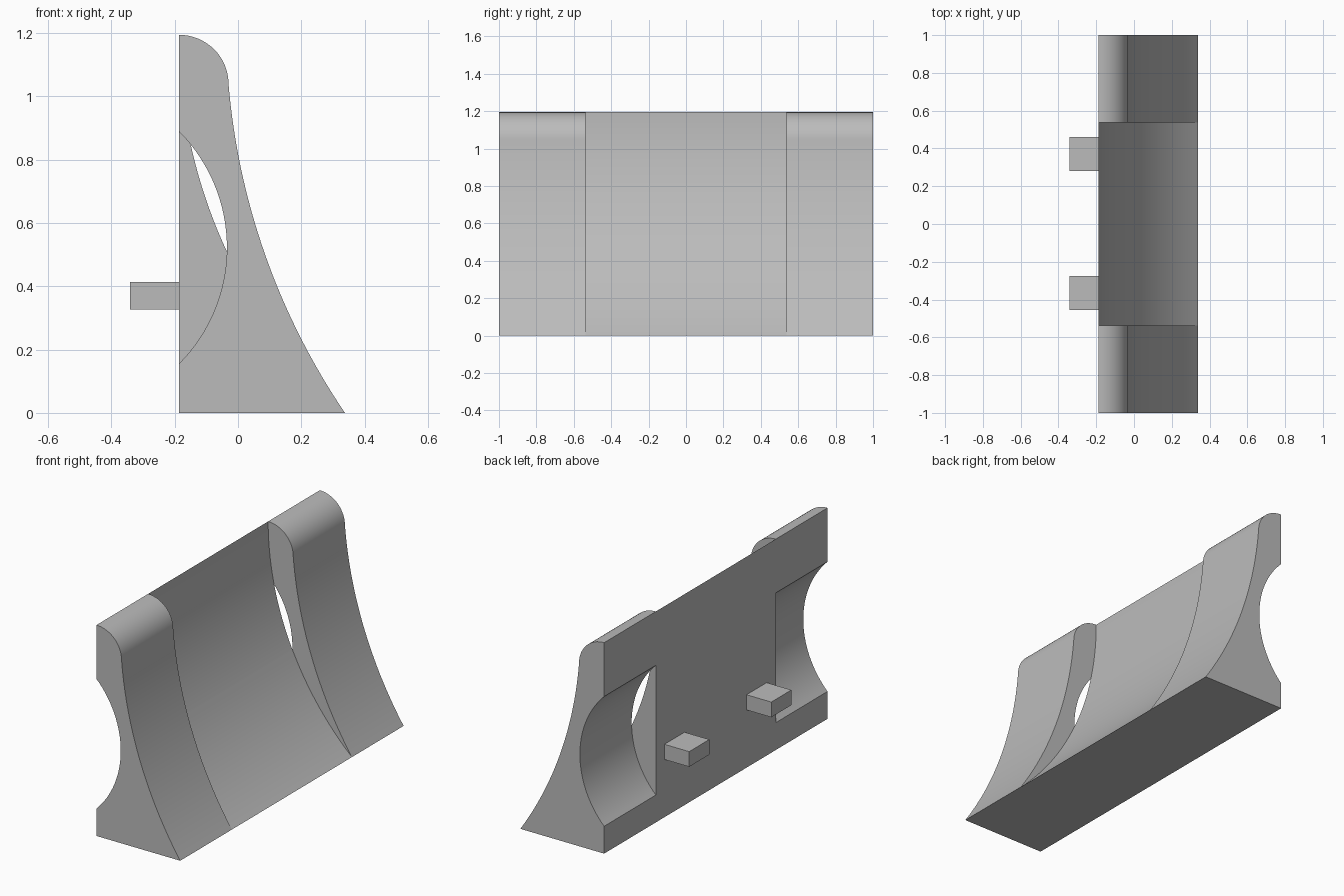
import bpy, bmesh, math
from mathutils import Vector

if "Cube" in bpy.data.objects:
    bpy.data.objects.remove(bpy.data.objects["Cube"])

grey = bpy.data.materials.new("plain grey")
grey.diffuse_color = (0.5, 0.5, 0.5, 1)
grey.use_nodes = True
grey.node_tree.nodes["Principled BSDF"].inputs["Base Color"].default_value = grey.diffuse_color
BACK, TOP, TOE = -0.187, 1.195, (0.338, 0.0)


def arc(a, b, sag, n=32):
    """Circular arc from a to b, bulging by sag to the left of travel."""
    a, b = Vector(a), Vector(b)
    d = b - a
    half = d.length / 2
    d.normalize()
    left = Vector((-d.y, d.x))
    r = (half * half + sag * sag) / (2 * abs(sag))
    s = math.copysign(1, sag)
    centre = (a + b) / 2 + left * (sag - s * r)
    t = math.asin(half / r)
    return [centre + r * (d * math.sin(k) + left * s * math.cos(k))
            for k in (t * (2 * i / n - 1) for i in range(n + 1))]


def prism(name, pts, y0, y1):
    """Extrude an x-z profile along y."""
    bm = bmesh.new()
    face = bm.faces.new([bm.verts.new((p[0], y0, p[1])) for p in pts])
    ext = bmesh.ops.extrude_face_region(bm, geom=[face])
    bmesh.ops.translate(bm, vec=(0, y1 - y0, 0),
                        verts=[v for v in ext["geom"] if isinstance(v, bmesh.types.BMVert)])
    bmesh.ops.recalc_face_normals(bm, faces=bm.faces)
    mesh = bpy.data.meshes.new(name)
    bm.to_mesh(mesh)
    bm.free()
    mesh.materials.append(grey)
    ob = bpy.data.objects.new(name, mesh)
    bpy.context.collection.objects.link(ob)
    return ob


# Thin concave centre panel with a flat back
panel = [(BACK, 0)] + arc((BACK, TOP), TOE, -0.137, 40)
body = prism("holder_body", panel, -0.537, 0.537)

# Thick end supports: rounded top, concave front, round notch in the back
nose = (-0.03, 1.04)
round_top = [(BACK + 0.157 * math.sin(k), nose[1] + 0.155 * math.cos(k))
             for k in (math.pi / 2 * i / 16 for i in range(16))]
support = ([(BACK, 0), (BACK, 0.155)] + arc((BACK, 0.155), (BACK, 0.89), -0.152)[1:]
           + round_top + arc(nose, TOE, -0.071))
for name, y0, y1 in (("left_support", -1, -0.537), ("right_support", 0.537, 1)):
    end = prism(name, support, y0, y1)
    end.hide_render = True
    mod = body.modifiers.new("join " + name, "BOOLEAN")
    mod.operation, mod.solver, mod.object = "UNION", "EXACT", end

# Fuse the supports into the body and drop the helpers
bpy.context.view_layer.objects.active = body
body.select_set(True)
for mod in list(body.modifiers):
    helper = mod.object
    bpy.ops.object.modifier_apply(modifier=mod.name)
    bpy.data.objects.remove(helper)
bpy.ops.object.shade_smooth_by_angle(angle=math.radians(25))

# Two square pegs on the back
for side, y in (("left", -0.365), ("right", 0.37)):
    prism(side + "_peg", [(-0.342, 0.327), (BACK, 0.327), (BACK, 0.413), (-0.342, 0.413)],
          y - 0.09, y + 0.09)
